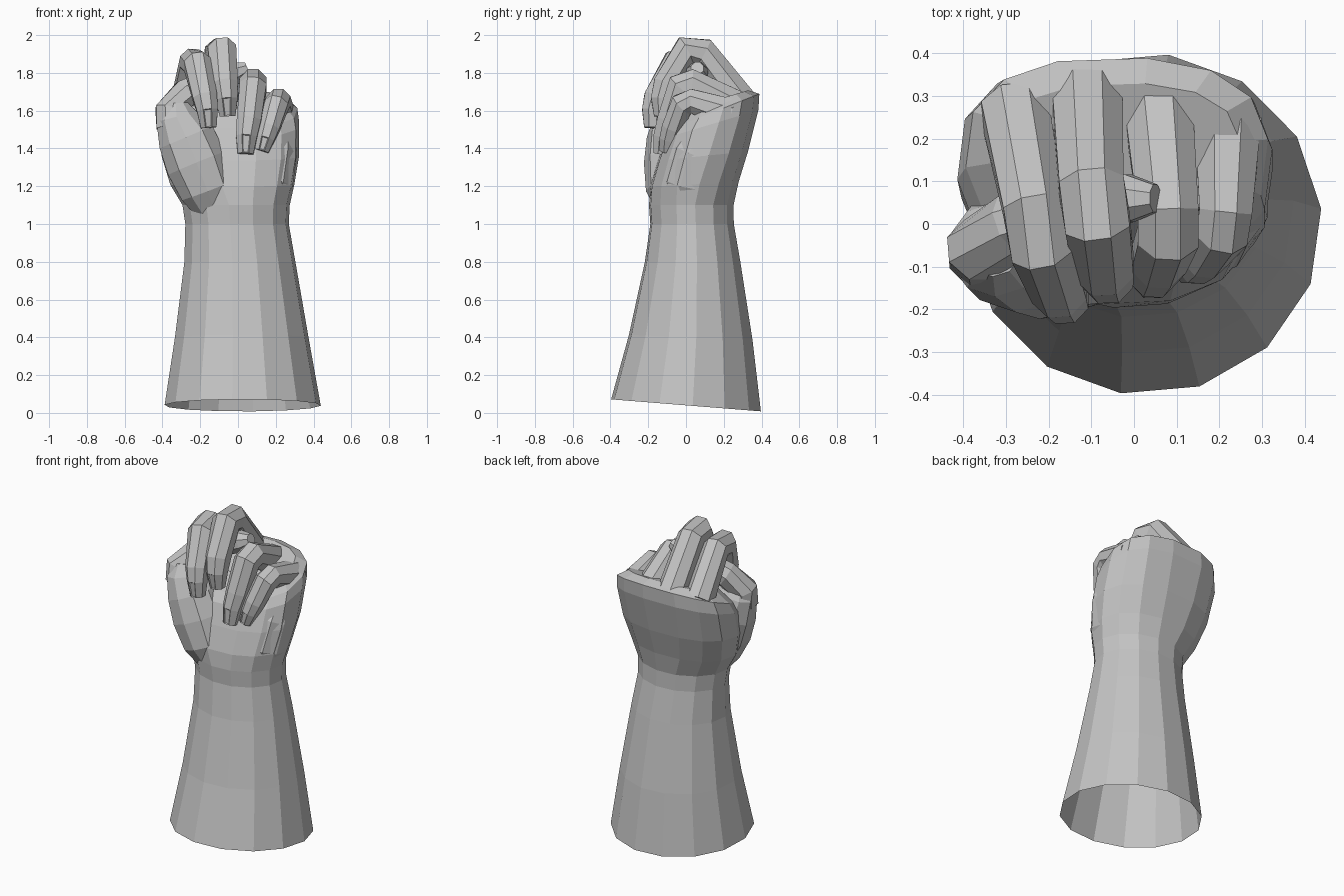
import bpy, bmesh, math
from mathutils import Vector

if "Cube" in bpy.data.objects:
    bpy.data.objects.remove(bpy.data.objects["Cube"], do_unlink=True)

grey = bpy.data.materials.new("plain_grey")
grey.use_nodes = True
colour = (0.55, 0.55, 0.55, 1)
grey.diffuse_color = colour
grey.node_tree.nodes["Principled BSDF"].inputs["Base Color"].default_value = colour


def skin(name, rings, open_start=False, nail=False):
    """Bridge rings of points into one flat-shaded object."""
    bm = bmesh.new()
    loops = [[bm.verts.new(p) for p in ring] for ring in rings]
    n = len(loops[0])
    last_band = []
    for a, b in zip(loops, loops[1:]):
        last_band = [bm.faces.new((a[i], a[(i + 1) % n], b[(i + 1) % n], b[i]))
                     for i in range(n)]
    bm.faces.new(loops[-1])
    if not open_start:
        bm.faces.new(loops[0])
    bmesh.ops.recalc_face_normals(bm, faces=bm.faces)
    if nail:
        # Sunken nail on the front of the fingertip
        front = min(last_band, key=lambda f: f.normal.y)
        bmesh.ops.inset_individual(bm, faces=[front], thickness=0.007, depth=-0.005)
    mesh = bpy.data.meshes.new(name)
    bm.to_mesh(mesh)
    bm.free()
    mesh.materials.append(grey)
    obj = bpy.data.objects.new(name, mesh)
    bpy.context.collection.objects.link(obj)
    return obj


def tube(name, path, ref=(1, 0, 0), sides=8, wide=1.0, nail=False):
    """Faceted limb through (x, y, z, radius) stations, mitred at the bends."""
    pts = [Vector(p[:3]) for p in path]
    rings = []
    for k, p in enumerate(pts):
        before = (p - pts[max(k - 1, 0)]).normalized()
        after = (pts[min(k + 1, len(pts) - 1)] - p).normalized()
        t = (before + after).normalized()
        side = Vector(ref)
        side = (side - t * side.dot(t)).normalized()
        up = side.cross(t)
        r = path[k][3]
        ring = []
        for i in range(sides):
            a = math.tau * (i + 0.5) / sides
            ring.append(p + side * (r * wide * math.cos(a)) + up * (r * math.sin(a)) * 1.05)
        rings.append(ring)
    return skin(name, rings, nail=nail)


def oval(cx, cy, z, rx, ry, tilt=0.0, square=1.0, sides=14):
    """Tilted oval ring; square below 1 makes it boxier."""
    def bend(v):
        return math.copysign(abs(v) ** square, v)
    ring = []
    for i in range(sides):
        a = math.tau * (i + 0.2) / sides
        y = ry * bend(math.sin(a))
        ring.append((cx + rx * bend(math.cos(a)), cy + y, z + tilt * y))
    return ring


# Forearm, wrist and palm: open at the cut end
skin("forearm_and_palm", [
    oval(0.025, 0.0, 0.04, 0.415, 0.40, -0.08),
    oval(0.02, 0.025, 0.40, 0.355, 0.33, -0.04),
    oval(0.01, 0.035, 0.80, 0.295, 0.255),
    oval(-0.005, 0.032, 1.00, 0.275, 0.223),
    oval(-0.01, 0.028, 1.10, 0.285, 0.226),
    oval(-0.03, 0.045, 1.21, 0.33, 0.235, 0.05, 0.9),
    oval(-0.04, 0.09, 1.36, 0.365, 0.24, 0.1, 0.85),
    oval(-0.045, 0.14, 1.53, 0.37, 0.245, 0.3, 0.8),
    oval(-0.04, 0.165, 1.60, 0.355, 0.225, 0.4, 0.8),
    oval(-0.03, 0.17, 1.66, 0.28, 0.16, 0.3, 0.8),
], open_start=True)

# Fleshy pads on the two sides of the palm
tube("thumb_pad", [
    (-0.12, -0.05, 1.06, 0.09), (-0.16, -0.065, 1.18, 0.14),
    (-0.22, -0.06, 1.32, 0.155), (-0.275, -0.055, 1.46, 0.145),
    (-0.325, -0.06, 1.57, 0.105), (-0.33, -0.06, 1.64, 0.06),
], sides=10, wide=1.1)
tube("little_finger_pad", [
    (0.12, 0.0, 1.08, 0.10), (0.16, 0.02, 1.22, 0.14),
    (0.19, 0.06, 1.38, 0.13), (0.21, 0.12, 1.52, 0.09),
], sides=10)

# Thumb tucked behind the first two fingers, its tip showing between them
tube("thumb", [
    (-0.345, -0.07, 1.52, 0.09), (-0.36, -0.06, 1.60, 0.08),
    (-0.28, 0.0, 1.69, 0.075), (-0.13, 0.05, 1.76, 0.07),
    (-0.01, 0.06, 1.80, 0.06), (0.05, 0.06, 1.825, 0.035),
], ref=(0, 1, 0))

# Curled fingers: knuckle, middle joint, end joint, tip
fingers = {
    "index_finger": [
        (-0.28, 0.27, 1.62, 0.085), (-0.235, 0.04, 1.855, 0.078),
        (-0.215, -0.06, 1.845, 0.078), (-0.175, -0.155, 1.67, 0.07),
        (-0.162, -0.175, 1.60, 0.06), (-0.155, -0.178, 1.51, 0.045)],
    "middle_finger": [
        (-0.11, 0.31, 1.62, 0.09), (-0.10, 0.09, 1.905, 0.082),
        (-0.085, 0.0, 1.915, 0.082), (-0.07, -0.10, 1.74, 0.075),
        (-0.06, -0.125, 1.66, 0.063), (-0.055, -0.125, 1.57, 0.045)],
    "ring_finger": [
        (0.055, 0.29, 1.61, 0.088), (0.08, 0.03, 1.745, 0.077),
        (0.08, -0.03, 1.725, 0.077), (0.058, -0.085, 1.55, 0.07),
        (0.045, -0.115, 1.46, 0.06), (0.04, -0.13, 1.37, 0.045)],
    "little_finger": [
        (0.22, 0.24, 1.58, 0.085), (0.215, 0.03, 1.65, 0.067),
        (0.205, -0.02, 1.63, 0.067), (0.165, -0.07, 1.51, 0.06),
        (0.145, -0.09, 1.45, 0.052), (0.125, -0.10, 1.385, 0.04)],
}
for name, path in fingers.items():
    tube(name, path, nail=True)
